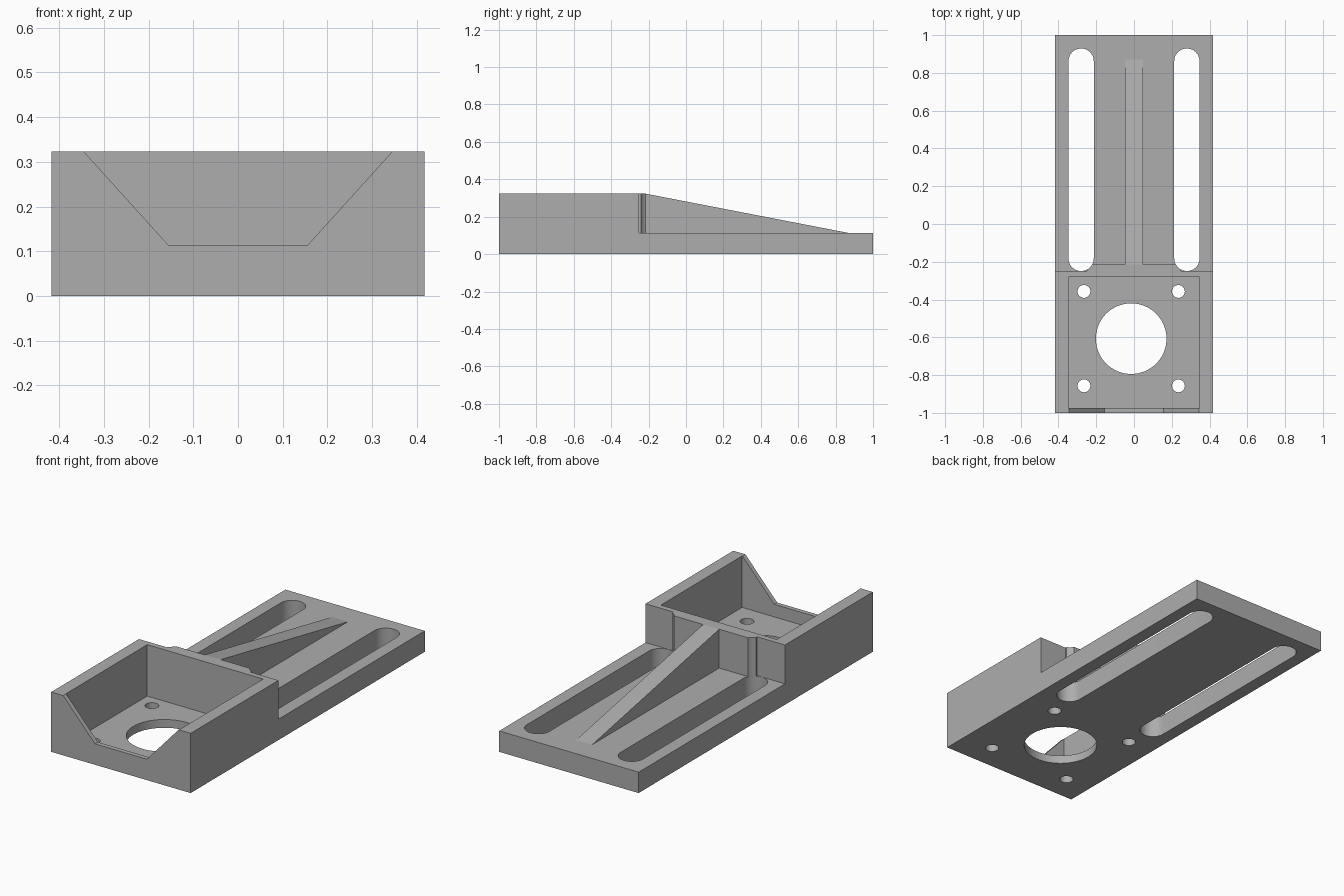
import bpy, bmesh
from math import pi, cos, sin, radians
from mathutils import Vector

old = bpy.data.objects.get("Cube")
if old:
    bpy.data.objects.remove(old, do_unlink=True)

grey = bpy.data.materials.new("plain grey")
grey.use_nodes = True
COLOUR = (0.42, 0.42, 0.42, 1)
grey.diffuse_color = COLOUR
grey.node_tree.nodes["Principled BSDF"].inputs["Base Color"].default_value = COLOUR

W, TOP, PLATE, FLOOR = 0.417, 0.323, 0.113, 0.045
WALL, PAD = -0.25, -0.215          # rear of the box wall, rear of its thicker middle
HOLE_X, HOLE_Y = -0.015, -0.607    # centre of the hole pattern


def prism(name, points, start, end):
    """Extrude a closed 3D outline from start to end offsets."""
    bm = bmesh.new()
    face = bm.faces.new([bm.verts.new(Vector(p) + Vector(start)) for p in points])
    moved = bmesh.ops.extrude_face_region(bm, geom=[face])["geom"]
    verts = [v for v in moved if isinstance(v, bmesh.types.BMVert)]
    bmesh.ops.translate(bm, verts=verts, vec=Vector(end) - Vector(start))
    bmesh.ops.recalc_face_normals(bm, faces=bm.faces)
    mesh = bpy.data.meshes.new(name)
    bm.to_mesh(mesh)
    bm.free()
    mesh.materials.append(grey)
    obj = bpy.data.objects.new(name, mesh)
    bpy.context.collection.objects.link(obj)
    return obj


def side_prism(name, profile, half):
    return prism(name, [(0, y, z) for y, z in profile], (-half, 0, 0), (half, 0, 0))


def plan_prism(name, plan, z0, z1):
    return prism(name, [(x, y, 0) for x, y in plan], (0, 0, z0), (0, 0, z1))


def rect(x0, x1, y0, y1):
    return [(x0, y0), (x1, y0), (x1, y1), (x0, y1)]


def slot_plan(x, y0, y1, r, n=24):
    """Outline with round ends; y0 and y1 are the arc centres."""
    arc = [pi * i / n for i in range(n + 1)]
    return ([(x + r * cos(a), y1 + r * sin(a)) for a in arc]
            + [(x - r * cos(a), y0 - r * sin(a)) for a in arc])


def circle_plan(x, y, r, n):
    return [(x + r * cos(2 * pi * i / n), y + r * sin(2 * pi * i / n)) for i in range(n)]


def combine(body, tool, operation):
    mod = body.modifiers.new(operation.lower(), "BOOLEAN")
    mod.operation, mod.solver, mod.object = operation, "EXACT", tool
    bpy.context.view_layer.objects.active = body
    bpy.ops.object.modifier_apply(modifier=mod.name)
    bpy.data.objects.remove(tool, do_unlink=True)


# Base plate with the raised box block
bracket = side_prism("mounting_bracket", [(-1, 0), (1, 0), (1, PLATE), (WALL, PLATE),
                                          (WALL, TOP), (-1, TOP)], W)

# Thicker middle of the rear wall, and the sloping rib
combine(bracket, plan_prism("wall_pad", rect(-0.25, 0.25, WALL - 0.015, PAD), 0.06, TOP), "UNION")
combine(bracket, side_prism("sloping_rib", [(WALL - 0.01, 0.06), (0.87, 0.06), (0.87, PLATE),
                                            (PAD, TOP), (WALL - 0.01, TOP)], 0.048), "UNION")

# Box pocket and the tapered notch in its front wall
cutters = [plan_prism("pocket", rect(-0.347, 0.347, -0.975, -0.28), FLOOR, 0.5)]
slope = 0.19 / (TOP - PLATE)
wide = 0.155 + slope * (0.4 - PLATE)
notch = [(-0.155, PLATE), (0.155, PLATE), (wide, 0.4), (-wide, 0.4)]
cutters.append(prism("notch", [(x, 0, z) for x, z in notch], (0, -1.1, 0), (0, -0.9, 0)))

# Long adjustment slots, which also scoop the wall pad
for side in (-1, 1):
    cutters.append(plan_prism("slot", slot_plan(side * 0.28, -0.182, 0.862, 0.067), -0.1, 0.5))

# Large centre opening and four screw holes
cutters.append(plan_prism("centre_hole", circle_plan(HOLE_X, HOLE_Y, 0.187, 64), -0.1, 0.2))
for sx in (-1, 1):
    for sy in (-1, 1):
        plan = circle_plan(HOLE_X + sx * 0.25, HOLE_Y + sy * 0.25, 0.034, 32)
        cutters.append(plan_prism("screw_hole", plan, -0.1, 0.2))

for cutter in cutters:
    combine(bracket, cutter, "DIFFERENCE")

# Smooth the round walls, keep the edges crisp
bpy.ops.object.select_all(action="DESELECT")
bracket.select_set(True)
bpy.context.view_layer.objects.active = bracket
bpy.ops.object.shade_smooth_by_angle(angle=radians(10))
